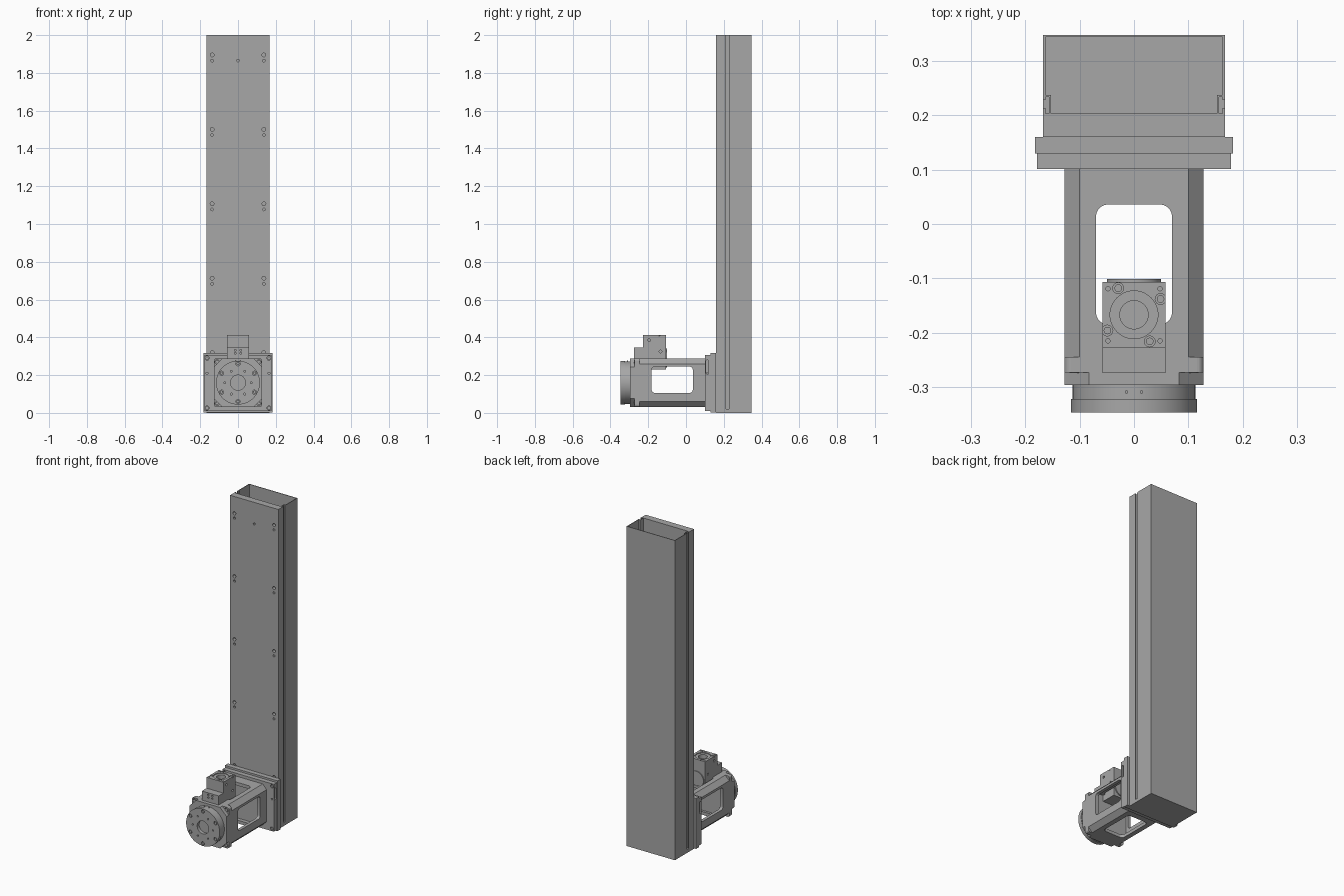
import bpy, bmesh, math
from mathutils import Matrix, Vector

cube = bpy.data.objects.get("Cube")
if cube:
    bpy.data.objects.remove(cube, do_unlink=True)

grey = bpy.data.materials.new("machined_grey")
grey.use_nodes = True
grey.diffuse_color = (0.39, 0.39, 0.39, 1)
grey.node_tree.nodes["Principled BSDF"].inputs["Base Color"].default_value = (0.39, 0.39, 0.39, 1)


def finish(name, bm):
    bmesh.ops.recalc_face_normals(bm, faces=bm.faces[:])
    mesh = bpy.data.meshes.new(name)
    bm.to_mesh(mesh)
    bm.free()
    mesh.materials.append(grey)
    ob = bpy.data.objects.new(name, mesh)
    bpy.context.collection.objects.link(ob)
    return ob


def activate(ob):
    bpy.ops.object.select_all(action='DESELECT')
    ob.select_set(True)
    bpy.context.view_layer.objects.active = ob


def smooth(ob):
    activate(ob)
    bpy.ops.object.shade_smooth_by_angle(angle=math.radians(30))


def box(name, xs, ys, zs, axis=None, bevel=0, segments=1):
    """Box between limits; optionally bevel the edges that run along one axis."""
    bm = bmesh.new()
    limits = (xs, ys, zs)
    size = [b - a for a, b in limits]
    mid = Vector([(a + b) / 2 for a, b in limits])
    bmesh.ops.create_cube(bm, size=1, matrix=Matrix.Translation(mid) @ Matrix.Diagonal((*size, 1)))
    if bevel:
        edges = [e for e in bm.edges
                 if abs((e.verts[0].co - e.verts[1].co)[axis]) > size[axis] / 2]
        bmesh.ops.bevel(bm, geom=edges, offset=bevel, segments=segments,
                        profile=0.5, affect='EDGES')
    return finish(name, bm)


def cylinders(name, items, axis, sides=20):
    """Several cylinders in one mesh; items are (centre, radius, depth)."""
    bm = bmesh.new()
    turn = {0: Matrix.Rotation(math.pi / 2, 4, 'Y'),
            1: Matrix.Rotation(math.pi / 2, 4, 'X'), 2: Matrix()}[axis]
    for centre, radius, depth in items:
        bmesh.ops.create_cone(bm, cap_ends=True, segments=sides, radius1=radius, radius2=radius,
                              depth=depth, matrix=Matrix.Translation(centre) @ turn)
    return finish(name, bm)


def cut(ob, *cutters):
    for c in cutters:
        c.hide_render = True
        mod = ob.modifiers.new("cut", 'BOOLEAN')
        mod.operation, mod.solver, mod.object = 'DIFFERENCE', 'EXACT', c
        activate(ob)
        bpy.ops.object.modifier_apply(modifier=mod.name)
        bpy.data.objects.remove(c, do_unlink=True)


# Column: drilled front plate, folded rear cover, floor and side channels
W, T = 0.167, 0.004
column_plate = box("column_front_plate", (-W, W), (0.16, 0.203), (0, 2))
holes = [((0, 0.16, 1.865), 0.007, 0.04)]
for i in range(5):
    z = 1.895 - 0.394 * i
    for x in (-0.137, 0.137):
        holes += [((x, 0.16, z), 0.01, 0.04), ((x, 0.16, z - 0.03), 0.007, 0.04)]
cut(column_plate, cylinders("hole_cutter", holes, 1))

box("column_back_wall", (-W, W), (0.348 - T, 0.348), (0, 2))
box("column_floor", (-W, W), (0.2, 0.348), (0, 0.02))
for side, s in (("left", 1), ("right", -1)):
    def span(a, b):
        return tuple(sorted((s * a, s * b)))
    box(side + "_column_wall", span(W - T, W), (0.228, 0.346), (0, 2))
    box(side + "_column_front_lip", span(W - T, W), (0.2, 0.213), (0, 2))
    box(side + "_channel_wall", span(0.153, 0.156), (0.2, 0.237), (0, 2))
    box(side + "_channel_return", span(0.153, W), (0.234, 0.237), (0, 2))

# Carriage plates, with corner screws and a slot in each edge
box("carriage_back_plate", (-0.182, 0.182), (0.13, 0.16), (0.003, 0.318))
carriage = box("carriage_front_plate", (-0.178, 0.178), (0.101, 0.13), (0.01, 0.306))
holes = [((x, 0.101, z), r, 0.03) for x in (-0.164, 0.164)
         for z, r in ((0.29, 0.011), (0.21, 0.005), (0.026, 0.011))]
cut(carriage, cylinders("screw_cutter", holes, 1),
    *[box("slot_cutter", (x - 0.012, x + 0.012), (0.106, 0.12), (0.205, 0.28), 0, 0.006, 4)
      for x in (-0.178, 0.178)])
cylinders("carriage_screws", [((x, 0.108, z), 0.008, 0.012) for x in (-0.164, 0.164)
                              for z in (0.29, 0.026)], 1, 12)

# Chamfered square housing with a rounded window in all four sides
CZ, H = 0.16, 0.128
housing = box("arm_housing", (-H, H), (-0.247, 0.102), (CZ - H, CZ + H), 1, 0.028)
cut(housing,
    box("cavity_cutter", (-0.108, 0.108), (-0.2, 0.06), (CZ - 0.108, CZ + 0.108), 1, 0.02),
    box("side_window_cutter", (-0.3, 0.3), (-0.182, 0.036), (0.106, 0.245), 0, 0.016, 5),
    box("vertical_window_cutter", (-0.07, 0.07), (-0.185, 0.036), (-0.1, 0.5), 2, 0.022, 5))
smooth(housing)

# Front flange with corner screws
flange = box("arm_flange", (-H, H), (-0.273, -0.245), (CZ - H, CZ + H), 1, 0.012, 4)
corners = [(sx * 0.11, CZ + sz * 0.11) for sx in (-1, 1) for sz in (-1, 1)]
cut(flange, cylinders("screw_cutter", [((x, -0.273, z), 0.012, 0.02) for x, z in corners], 1))
cylinders("flange_screws", [((x, -0.268, z), 0.009, 0.012) for x, z in corners], 1, 12)
box("flange_step", (-H, H), (-0.296, -0.272), (CZ - H, CZ + H), 1, 0.045)

# Round output hub and drilled face disc
smooth(cylinders("hub_neck", [((0, -0.305, CZ), 0.113, 0.04)], 1, 64))
disc = cylinders("face_disc", [((0, -0.3345, CZ), 0.116, 0.025)], 1, 64)
bolts, pins = [], []
for i in range(6):
    a = math.radians(60 * i)
    bolts.append((0.1 * math.sin(a), CZ + 0.1 * math.cos(a)))
    pins.append((0.07 * math.cos(a), CZ + 0.07 * math.sin(a)))
cut(disc, cylinders("bore_cutter", [((0, -0.347, CZ), 0.04, 0.04)], 1, 40),
    cylinders("bolt_cutter", [((x, -0.347, z), 0.011, 0.02) for x, z in bolts]
              + [((x, -0.347, z), 0.005, 0.02) for x, z in pins], 1, 16))
smooth(disc)
cylinders("disc_bolts", [((x, -0.342, z), 0.008, 0.01) for x, z in bolts], 1, 12)
cylinders("neck_pins", [((x, -0.309, CZ + 0.113), 0.003, 0.008) for x in (-0.014, 0.014)], 2, 10)

# Drive block on top, with a bored upper face
MX, MY = 0.0, -0.167
motor = box("drive_block", (-0.058, 0.058), (-0.228, -0.107), (0.23, 0.413))
screws = [(MX + sx * a, MY + sy * b) for sx, sy, a, b in
          ((-1, 1, 0.029, 0.049), (1, 1, 0.049, 0.029), (1, -1, 0.029, 0.049), (-1, -1, 0.049, 0.029))]
holes = [((x, y, 0.413), 0.01, 0.016) for x, y in screws]
holes += [((MX + sx * 0.048, MY + sy * 0.048, 0.413), 0.004, 0.02)
          for sx in (-1, 1) for sy in (-1, 1)]
cut(motor, cylinders("recess_cutter", [((MX, MY, 0.413), 0.044, 0.01)], 2, 48),
    cylinders("bore_cutter", [((MX, MY, 0.413), 0.026, 0.12)], 2, 40),
    cylinders("screw_cutter", holes, 2, 16),
    cylinders("side_hole_cutter", [((x, y, 0.385 if y < -0.18 else 0.325), 0.007, 0.02)
                                   for x in (-0.058, 0.058) for y in (-0.195, -0.135)], 0, 14))
smooth(motor)
cylinders("drive_screws", [((x, y, 0.408), 0.007, 0.006) for x, y in screws], 2, 12)

# Connecting block and rear round cap of the drive
link = box("drive_link", (-0.058, 0.058), (-0.274, -0.226), (0.26, 0.345))
cut(link, cylinders("link_hole_cutter", [((x, -0.274, z), 0.005, 0.02)
                                         for x in (-0.014, 0.014) for z in (0.315, 0.332)], 1, 12))
cap = cylinders("drive_rear_cap", [((0, -0.107, 0.29), 0.05, 0.012)], 1, 48)
cut(cap, cylinders("cap_cutter", [((0, -0.101, 0.29), 0.04, 0.006)], 1, 40))
smooth(cap)
